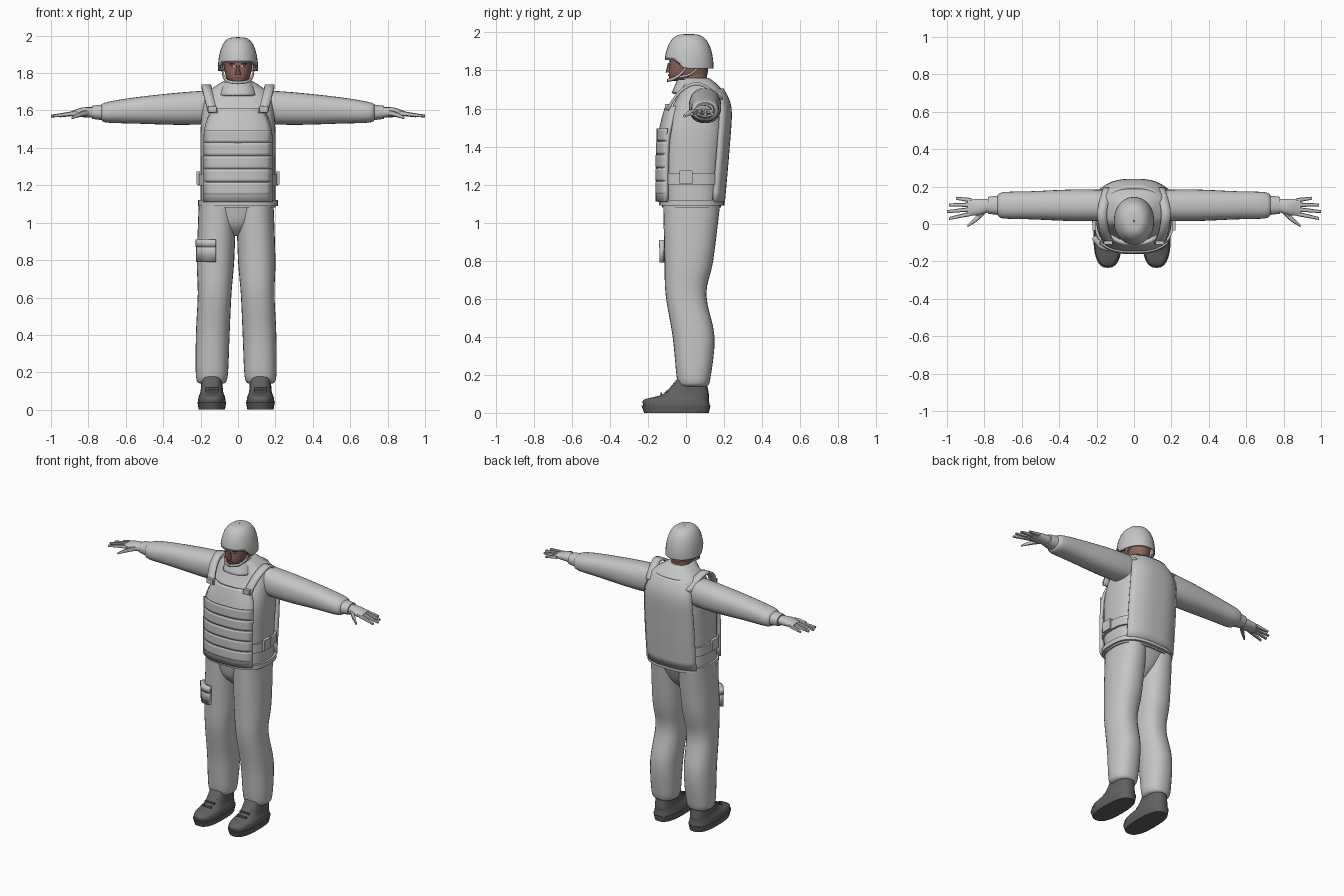
import bpy, bmesh, math
from mathutils import Vector, Matrix

cube = bpy.data.objects.get("Cube")
if cube:
    bpy.data.objects.remove(cube, do_unlink=True)


def material(name, red, green, blue):
    mat = bpy.data.materials.new(name)
    mat.use_nodes = True
    mat.diffuse_color = (red, green, blue, 1)
    shader = mat.node_tree.nodes["Principled BSDF"]
    shader.inputs["Base Color"].default_value = mat.diffuse_color
    return mat


cloth = material("grey cloth", .56, .56, .56)
leather = material("dark boot leather", .12, .12, .12)
flesh = material("brown skin", .27, .13, .11)
lips = material("dark lips", .18, .07, .06)
brow = material("dark brow", .05, .035, .03)
white = material("eye white", .6, .6, .6)


def finish(name, bm, mat, thick=0):
    """Turn the bmesh into a smooth object with sharp edges kept."""
    bmesh.ops.recalc_face_normals(bm, faces=bm.faces)
    mesh = bpy.data.meshes.new(name)
    bm.to_mesh(mesh)
    bm.free()
    mesh.materials.append(mat)
    mesh.shade_smooth()
    mesh.set_sharp_from_angle(angle=math.radians(40))
    obj = bpy.data.objects.new(name, mesh)
    bpy.context.collection.objects.link(obj)
    if thick:
        solid = obj.modifiers.new("thickness", "SOLIDIFY")
        solid.thickness = thick
        solid.offset = 0
    return obj


def skin(name, rows, mat, closed=False, capped=False, thick=0):
    """Bridge rows of points into one surface."""
    bm = bmesh.new()
    grid = [[bm.verts.new(point) for point in row] for row in rows]
    count = len(grid[0])
    for low, high in zip(grid, grid[1:]):
        for i in range(count if closed else count - 1):
            j = (i + 1) % count
            bm.faces.new((low[i], low[j], high[j], high[i]))
    if capped:
        bm.faces.new(grid[0])
        bm.faces.new(grid[-1])
    return finish(name, bm, mat, thick)


def smooth(keys, steps=4):
    """Run a flowing curve through a few key values."""
    keys = [Vector(key) for key in keys]
    padded = [keys[0], *keys, keys[-1]]
    result = []
    for before, start, end, after in zip(padded, padded[1:], padded[2:], padded[3:]):
        leave, arrive = (end - before) / 2, (after - start) / 2
        for i in range(steps):
            t = i / steps
            ease = t * t * (3 - 2 * t)
            result.append(start.lerp(end, ease) + leave * t * (1 - t) ** 2
                          - arrive * t * t * (1 - t))
    return result + [keys[-1]]


def power_of(value, power):
    return math.copysign(abs(value) ** (2 / power), value)


def limb(name, keys, mat, along="z", side=1, shift=0, power=2.3, segs=28,
         capped=True, thick=0):
    """Tube through keys, each a centre followed by the half width and half depth."""
    rows = []
    for x, y, z, width, depth in smooth(keys):
        row = []
        for i in range(segs):
            angle = math.tau * i / segs
            across = width * power_of(math.cos(angle), power)
            back = depth * power_of(math.sin(angle), power)
            offset = (across, back, 0) if along == "z" else (0, back, across)
            point = Vector((x, y, z)) + Vector(offset)
            point.x = point.x * side + shift
            row.append(point)
        rows.append(row)
    return skin(name, rows, mat, True, capped, thick)


def panel(name, keys, curl, mat, thick):
    """Curved plate: each key holds height, half width and depth at the middle."""
    steps = [i / 6 - 1 for i in range(13)]
    rows = [[Vector((u * width, y + curl * abs(u) ** 3, z)) for u in steps]
            for z, width, y in smooth(keys)]
    return skin(name, rows, mat, thick=thick)


def ribbon(name, points, across, mat, thick, side=1):
    half, flip = Vector(across) / 2, Vector((side, 1, 1))
    rows = [[(point - half) * flip, (point + half) * flip] for point in smooth(points)]
    return skin(name, rows, mat, thick=thick)


def box(name, centre, size, mat):
    bm = bmesh.new()
    place = Matrix.Translation(centre) @ Matrix.Diagonal((*size, 1))
    bmesh.ops.create_cube(bm, size=1, matrix=place)
    return finish(name, bm, mat)


# Jacket, hips and collar
limb("jacket", [(0, .03, 1.08, .2, .155), (0, .03, 1.3, .2, .165), (0, .045, 1.5, .2, .17),
                (0, .08, 1.67, .18, .12), (0, .07, 1.73, .12, .09), (0, .05, 1.76, .07, .07)],
     cloth, power=2.8, segs=40)
limb("hips", [(0, .02, .93, .03, .06), (0, .02, .99, .1, .115), (0, .03, 1.08, .19, .145)],
     cloth, shift=-.01)
limb("collar", [(0, .03, 1.68, .1, .1), (0, .04, 1.75, .075, .08)], cloth,
     capped=False, thick=.012)

# Bands around the vest
for name, low, high in (("vest_hem", 1.09, 1.12), ("waist_strap", 1.2, 1.26)):
    limb(name, [(0, .03, z, .213, .172) for z in (low, high)], cloth, power=2.8, segs=40)

# Vest panels and webbing
panel("vest_front", [(1.11, .18, -.15), (1.4, .18, -.145), (1.52, .17, -.125), (1.61, .13, -.1)],
      .05, cloth, .02)
panel("vest_back", [(1.11, .18, .195), (1.4, .18, .22), (1.6, .17, .23), (1.7, .13, .19)],
      -.05, cloth, .02)
for i in range(5):
    z = 1.15 + i * .07
    lean = .003 * max(0, i - 2)
    panel(f"webbing_band_{i}", [(height, .18, lean - .156) for height in (z, z + .066)],
          .05, cloth, .01)

for side, word in ((1, "left"), (-1, "right")):
    # Shoulder strap and buckles
    ribbon(f"{word}_shoulder_strap", [(.135, -.1, 1.59), (.16, -.03, 1.69), (.17, .07, 1.73),
                                      (.14, .19, 1.65)], (.05, 0, 0), cloth, .016, side)
    box(f"{word}_strap_buckle", (side * .137, -.1, 1.61), (.045, .02, .03), cloth)
    box(f"{word}_waist_buckle", (side * .212, 0, 1.24), (.02, .07, .07), cloth)

    # Sleeve, cuff and gloved hand
    limb(f"{word}_sleeve", [(.1, .1, 1.62, .09, .08), (.3, .1, 1.61, .087, .085),
                            (.55, .1, 1.6, .07, .075), (.7, .1, 1.59, .055, .07),
                            (.73, .1, 1.59, .04, .05)], cloth, "x", side)
    limb(f"{word}_cuff", [(.7, .1, 1.59, .045, .055), (.78, .1, 1.59, .035, .045)],
         cloth, "x", side)
    limb(f"{word}_palm", [(.77, .1, 1.59, .028, .035), (.83, .09, 1.59, .026, .044),
                          (.89, .09, 1.585, .012, .045)], cloth, "x", side, segs=14)
    for i, finger in enumerate(("index", "middle", "ring", "little")):
        tip = 1 - .012 * (i - 1) ** 2
        limb(f"{word}_{finger}_finger", [(.87, .055 + .024 * i, 1.585, .013, .012),
                                         (tip, .03 + .036 * i, 1.57, .007, .008)],
             cloth, "x", side, segs=8)
    limb(f"{word}_thumb", [(.79, .08, 1.59, .016, .02), (.84, .03, 1.58, .014, .016),
                           (.89, -.01, 1.56, .007, .007)], cloth, "x", side, segs=8)

    # Trouser leg
    limb(f"{word}_trouser_leg", [(.1, .03, 1.1, .1, .15), (.11, .015, .8, .1, .128),
                                 (.115, 0, .62, .09, .107), (.125, .04, .4, .09, .11),
                                 (.13, .04, .18, .085, .088), (.13, .04, .14, .065, .07)],
         cloth, side=side, shift=-.01)

    # Boot, sole and laces
    limb(f"{word}_boot", [(.13, -.05, .04, .075, .175), (.13, -.05, .07, .07, .17),
                          (.13, 0, .1, .06, .12), (.13, .03, .18, .055, .075)],
         leather, side=side, shift=-.01, power=2.6)
    limb(f"{word}_sole", [(.13, -.05, 0, .07, .17), (.13, -.053, .04, .077, .182)],
         leather, side=side, shift=-.01, power=2.6)
    for i in range(4):
        box(f"{word}_lace_{i}", (side * .13 - .01, -.13 + i * .03, .1 + i * .013),
            (.07, .01, .012), leather)

    # Chin straps and dark ear padding under the helmet
    ribbon(f"{word}_chin_strap", [(.085, .01, 1.83), (.076, -.03, 1.78), (.05, -.07, 1.755),
                                  (0, -.096, 1.748)], (0, 0, .016), cloth, .008, side)
    ribbon(f"{word}_rear_strap", [(.085, .07, 1.82), (.078, .02, 1.78), (.066, -.04, 1.765)],
           (0, 0, .012), cloth, .006, side)
    box(f"{word}_ear_pad", (side * .09, -.005, 1.838), (.02, .03, .05), leather)

    # Eye and eyebrow
    box(f"{word}_eye", (side * .03, -.084, 1.836), (.02, .008, .008), white)
    box(f"{word}_pupil", (side * .03, -.086, 1.836), (.008, .008, .008), brow)
    box(f"{word}_eyebrow", (side * .03, -.086, 1.85), (.03, .009, .006), brow)

# Thigh pocket on the right leg
wrap = ((-.118, -.128), (-.17, -.12), (-.215, -.07))
for name, z, height, thick in (("pocket", .845, .11, .024), ("pocket_flap", .89, .04, .03)):
    ribbon(f"thigh_{name}", [(x, y, z) for x, y in wrap], (0, 0, height), cloth, thick)

# Head and face
limb("neck", [(0, .04, z, .06, .07) for z in (1.68, 1.8)], flesh)
limb("head", [(0, 0, 1.745, .03, .08), (0, .01, 1.77, .06, .1), (0, .015, 1.83, .075, .103),
              (0, .02, 1.9, .08, .105)], flesh)
limb("nose", [(0, -.085, 1.79, .016, .022), (0, -.085, 1.84, .007, .01)], flesh, segs=8)
box("mouth", (0, -.09, 1.775), (.04, .008, .006), lips)

# Helmet dome, its rim raised over the face
dome = []
for i in range(9):
    angle = i * .196
    spread = math.cos(angle) ** .6
    dome.append((0, .015, 1.81 + .178 * math.sin(angle), .104 * spread, .126 * spread))
helmet = limb("helmet", dome, cloth, power=2.1, capped=False, thick=.008)
for vert in helmet.data.vertices:
    rise = min(1, max(0, (-.01 - vert.co.y) / .05))
    vert.co.z = max(vert.co.z, 1.81 + .05 * rise)
